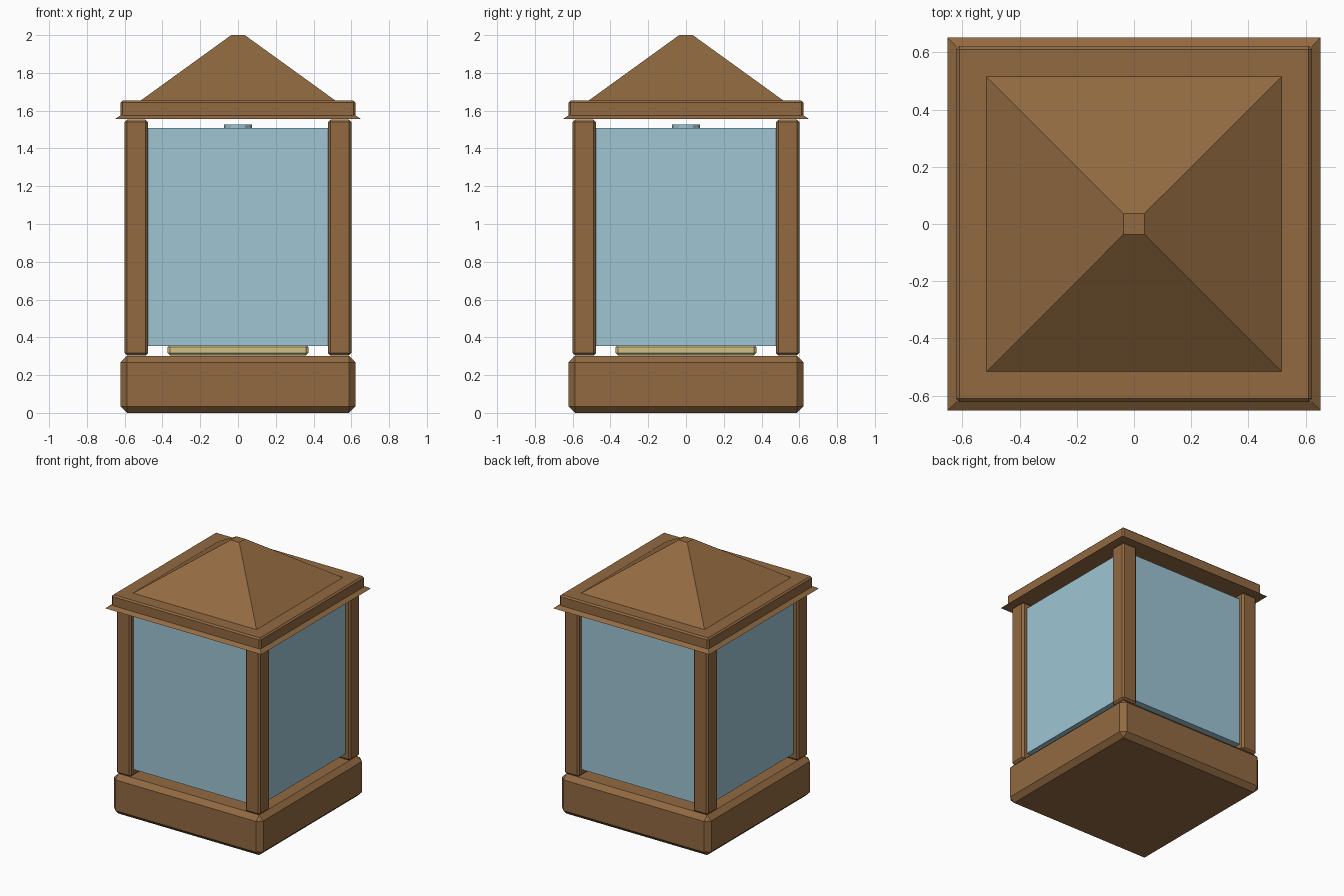
import bpy, bmesh

if "Cube" in bpy.data.objects:
    bpy.data.objects.remove(bpy.data.objects["Cube"])


def material(name, rgb):
    m = bpy.data.materials.new(name)
    m.diffuse_color = (*rgb, 1)
    m.use_nodes = True
    m.node_tree.nodes["Principled BSDF"].inputs["Base Color"].default_value = m.diffuse_color
    return m


BROWN = material("warm brown wood", (0.287, 0.144, 0.054))
BLUE = material("pale blue glass", (0.342, 0.558, 0.658))
CREAM = material("cream yellow", (0.645, 0.527, 0.223))


def finish(name, bm, mat):
    bmesh.ops.recalc_face_normals(bm, faces=bm.faces)
    mesh = bpy.data.meshes.new(name)
    bm.to_mesh(mesh)
    bm.free()
    mesh.materials.append(mat)
    obj = bpy.data.objects.new(name, mesh)
    bpy.context.collection.objects.link(obj)
    return obj


def box(name, x, y, half, z0, z1, bevel, mat):
    """Square upright block with chamfered edges."""
    bm = bmesh.new()
    bmesh.ops.create_cube(bm, size=1)
    for v in bm.verts:
        v.co = (x + v.co.x * 2 * half, y + v.co.y * 2 * half,
                z0 + (v.co.z + 0.5) * (z1 - z0))
    if bevel:
        bmesh.ops.bevel(bm, geom=bm.edges[:], offset=bevel, segments=1,
                        profile=0.5, affect='EDGES')
    return finish(name, bm, mat)


def square_loft(name, profile, mat):
    """Stack of square rings given as (half width, height)."""
    bm = bmesh.new()
    rings = [[bm.verts.new((sx * h, sy * h, z))
              for sx, sy in ((-1, -1), (1, -1), (1, 1), (-1, 1))]
             for h, z in profile]
    for a, b in zip(rings, rings[1:]):
        for i in range(4):
            j = (i + 1) % 4
            bm.faces.new((a[i], a[j], b[j], b[i]))
    bm.faces.new(rings[0][::-1])
    bm.faces.new(rings[-1])
    return finish(name, bm, mat)


# Base block
box("base", 0, 0, 0.622, 0.0, 0.302, 0.035, BROWN)

# Four corner posts
for sx, side in ((-1, "left"), (1, "right")):
    for sy, end in ((-1, "front"), (1, "back")):
        box(f"{end}_{side}_post", sx * 0.538, sy * 0.538, 0.062,
            0.304, 1.552, 0.013, BROWN)

# Glass body with the light plate below it
box("glass_body", 0, 0, 0.565, 0.353, 1.507, 0, BLUE)
box("light_plate", 0, 0, 0.373, 0.305, 0.36, 0.012, CREAM)

# Small round cap on the glass
bm = bmesh.new()
bmesh.ops.create_cone(bm, cap_ends=True, segments=12, radius1=0.073,
                      radius2=0.073, depth=0.03)
bmesh.ops.translate(bm, verts=bm.verts, vec=(0, 0, 1.512))
finish("glass_cap", bm, BLUE)

# Flared eave, roof slab and peaked roof
square_loft("eave", [(0.652, 1.555), (0.62, 1.577)], BROWN)
box("roof_slab", 0, 0, 0.622, 1.562, 1.654, 0.011, BROWN)
square_loft("roof_peak", [(0.515, 1.654), (0.036, 2.0)], BROWN)
